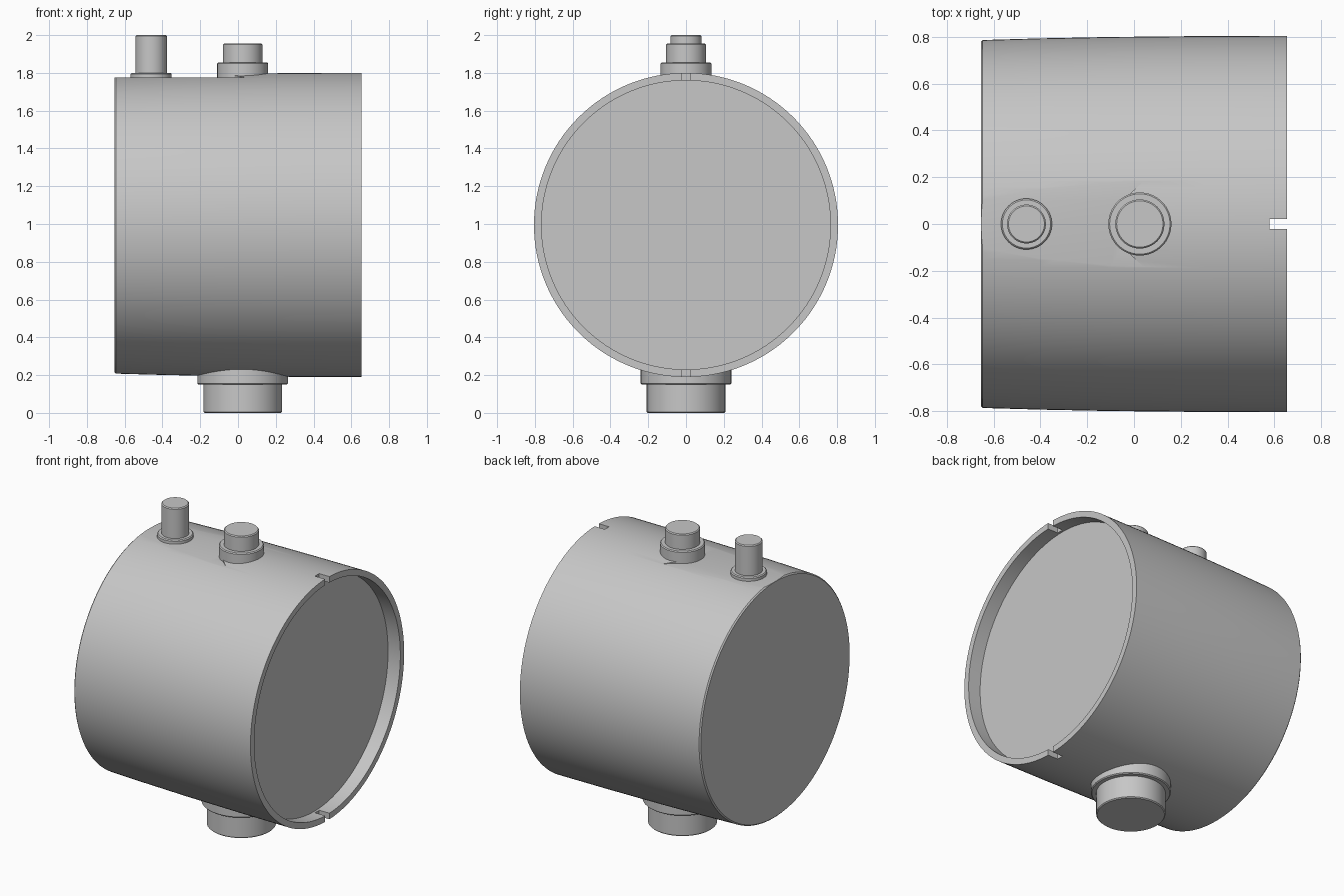
import bpy, bmesh, math
from mathutils import Matrix

if "Cube" in bpy.data.objects:
    bpy.data.objects.remove(bpy.data.objects["Cube"])

AXIS_Z = 0.995
grey = bpy.data.materials.new("light grey")
grey.diffuse_color = (0.57, 0.57, 0.57, 1)
grey.use_nodes = True
grey.node_tree.nodes["Principled BSDF"].inputs["Base Color"].default_value = grey.diffuse_color


def make_object(name, bm):
    bmesh.ops.recalc_face_normals(bm, faces=bm.faces)
    mesh = bpy.data.meshes.new(name)
    bm.to_mesh(mesh)
    bm.free()
    mesh.materials.append(grey)
    obj = bpy.data.objects.new(name, mesh)
    bpy.context.collection.objects.link(obj)
    return obj


def lathe(name, profile, matrix, sides):
    """Revolve (radius, height) points about z, then place with matrix."""
    bm = bmesh.new()
    rings = []
    for r, h in profile:
        count = 1 if r == 0 else sides
        rings.append([bm.verts.new((r * math.cos(math.tau * i / sides),
                                    r * math.sin(math.tau * i / sides), h))
                      for i in range(count)])
    for a, b in zip(rings, rings[1:]):
        if len(a) == 1:
            bm.faces.new(b)
        elif len(b) == 1:
            bm.faces.new(a)
        else:
            for i in range(sides):
                j = (i + 1) % sides
                bm.faces.new((a[i], a[j], b[j], b[i]))
    # flat end caps need no centre vertex
    bmesh.ops.delete(bm, geom=[v for v in bm.verts if not v.link_faces], context='VERTS')
    bm.transform(matrix)
    return make_object(name, bm)


def prism(name, outline, z0, z1):
    bm = bmesh.new()
    face = bm.faces.new([bm.verts.new((x, y, z0)) for x, y in outline])
    ext = bmesh.ops.extrude_face_region(bm, geom=[face])
    top = [g for g in ext["geom"] if isinstance(g, bmesh.types.BMVert)]
    bmesh.ops.translate(bm, verts=top, vec=(0, 0, z1 - z0))
    return make_object(name, bm)


def activate(obj):
    bpy.ops.object.select_all(action='DESELECT')
    obj.select_set(True)
    bpy.context.view_layer.objects.active = obj


def cut(obj, cutter):
    mod = obj.modifiers.new("cut", 'BOOLEAN')
    mod.operation, mod.solver, mod.object = 'DIFFERENCE', 'EXACT', cutter
    activate(obj)
    bpy.ops.object.modifier_apply(modifier=mod.name)
    bpy.data.objects.remove(cutter)


# Slightly tapered drum along x, with a shallow recess in its right end
body = lathe("drum_body",
             [(0, -0.655), (0.779, -0.655), (0.787, -0.647), (0.794, -0.4), (0.80, -0.1),
              (0.804, 0.3), (0.805, 0.655), (0.765, 0.655), (0.765, 0.565), (0, 0.565)],
             Matrix.Translation((0, 0, AXIS_Z)) @ Matrix.Rotation(math.pi / 2, 4, 'Y'), 160)

# Flat pad on top, ending in a V around the middle port
cut(body, prism("pad_cutter", [(-1, -0.3), (0.17, -0.3), (-0.05, -0.1), (-0.05, 0.1),
                               (0.17, 0.3), (-1, 0.3)], 1.775, 2.2))
# Rim slots at top and bottom
cut(body, prism("slot_cutter", [(0.58, -0.022), (0.8, -0.022), (0.8, 0.022), (0.58, 0.022)],
                -0.1, 2.2))


def port(name, x, z_base, z_flange, z_end, r_flange, r_post):
    """Stepped round port with small edge bevels, pointing up or down."""
    s = 1 if z_end > z_base else -1
    b = 0.006
    profile = [(0, z_base), (r_flange, z_base), (r_flange, z_flange - s * b),
               (r_flange - b, z_flange), (r_post, z_flange),
               (r_post, z_end - s * b), (r_post - b, z_end), (0, z_end)]
    return lathe(name, profile, Matrix.Translation((x, 0, 0)), 64)


parts = [body,
         port("left_top_port", -0.46, 1.72, 1.80, 2.0, 0.109, 0.083),
         port("middle_top_port", 0.025, 1.72, 1.855, 1.955, 0.135, 0.105),
         port("bottom_port", 0.025, 0.30, 0.15, 0.0, 0.24, 0.208)]

for obj in parts:
    activate(obj)
    bpy.ops.object.shade_smooth_by_angle(angle=math.radians(30))
